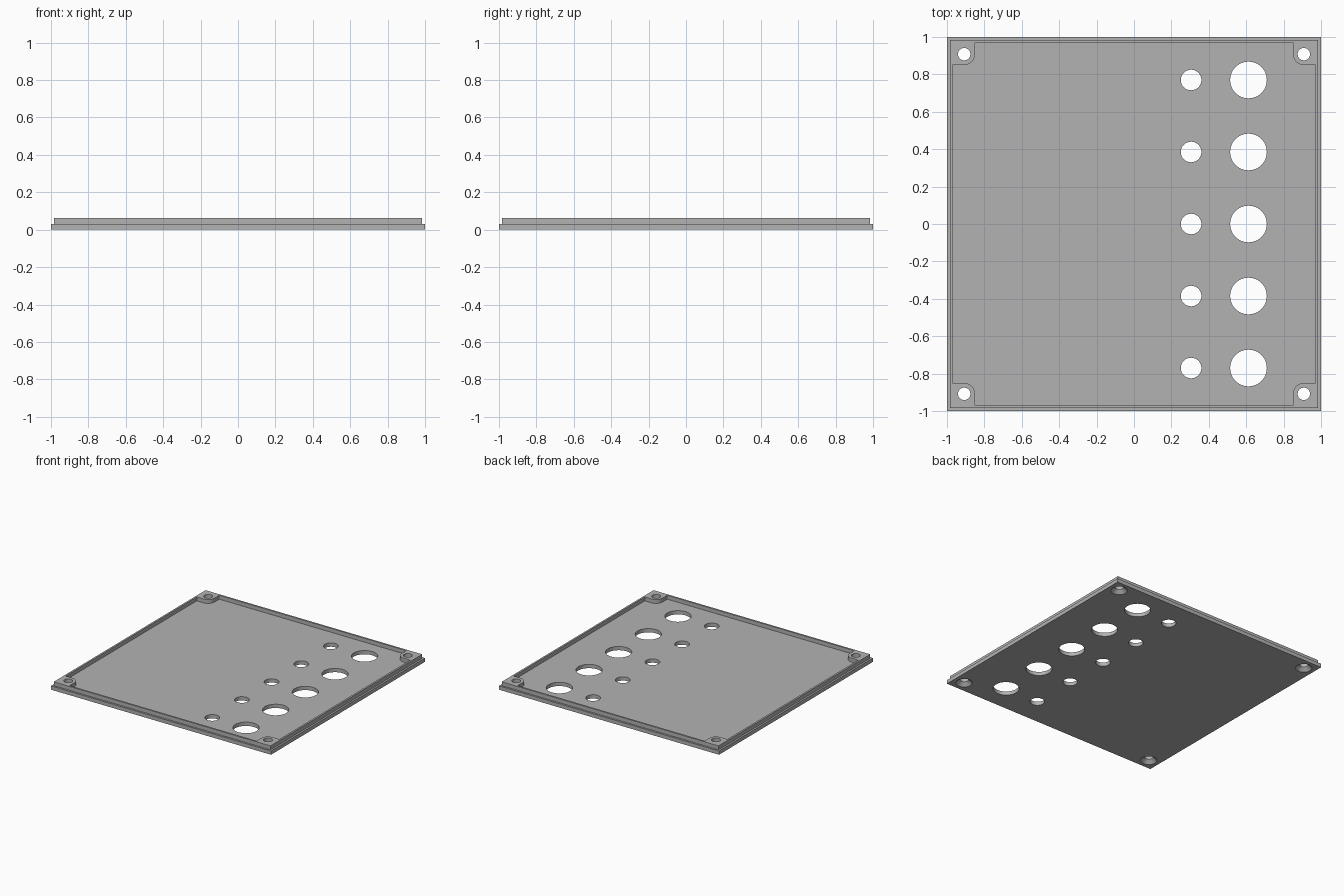
import bpy, bmesh
from math import cos, sin, radians
from mathutils import Matrix, Vector

cube = bpy.data.objects.get("Cube")
if cube:
    bpy.data.objects.remove(cube, do_unlink=True)

PLATE_H, TOP_H = 0.031, 0.063
RIM_OUT, RIM_IN = 0.985, 0.97
SCREW, BOSS_R = 0.908, 0.058

grey = bpy.data.materials.new("light_grey")
grey.use_nodes = True
colour = (0.45, 0.45, 0.45, 1)
grey.diffuse_color = colour
grey.node_tree.nodes["Principled BSDF"].inputs["Base Color"].default_value = colour


def new_object(name, bm):
    bmesh.ops.recalc_face_normals(bm, faces=bm.faces)
    mesh = bpy.data.meshes.new(name)
    bm.to_mesh(mesh)
    bm.free()
    mesh.materials.append(grey)
    obj = bpy.data.objects.new(name, mesh)
    bpy.context.collection.objects.link(obj)
    return obj


def prism(name, outline, z0, z1):
    bm = bmesh.new()
    face = bm.faces.new([bm.verts.new((x, y, z0)) for x, y in outline])
    top = bmesh.ops.extrude_face_region(bm, geom=[face])["geom"]
    verts = [v for v in top if isinstance(v, bmesh.types.BMVert)]
    bmesh.ops.translate(bm, vec=(0, 0, z1 - z0), verts=verts)
    return new_object(name, bm)


def square(half):
    return [(half, -half), (half, half), (-half, half), (-half, -half)]


def round_cutter(name, spots, z0, z1):
    """One round cutter per (x, y, bottom radius, top radius)."""
    bm = bmesh.new()
    for x, y, r0, r1 in spots:
        bmesh.ops.create_cone(bm, cap_ends=True, segments=48, radius1=r0, radius2=r1,
                              depth=z1 - z0, matrix=Matrix.Translation((x, y, (z0 + z1) / 2)))
    return new_object(name, bm)


def combine(target, tool, operation):
    mod = target.modifiers.new(operation, "BOOLEAN")
    mod.operation, mod.object, mod.solver = operation, tool, "EXACT"
    graph = bpy.context.evaluated_depsgraph_get()
    mesh = bpy.data.meshes.new_from_object(target.evaluated_get(graph))
    target.modifiers.clear()
    target.data = mesh
    bpy.data.objects.remove(tool, do_unlink=True)


# Raised rim with rounded screw bosses left in the corners of the pocket
corner = [Vector((RIM_IN, SCREW - BOSS_R))]
for step in range(13):
    a = radians(270 - 7.5 * step)
    corner.append(Vector((SCREW + BOSS_R * cos(a), SCREW + BOSS_R * sin(a))))
corner.append(Vector((SCREW - BOSS_R, RIM_IN)))
pocket_outline = [Matrix.Rotation(radians(90 * q), 2) @ p for q in range(4) for p in corner]
rim = prism("rim", square(RIM_OUT), PLATE_H / 2, TOP_H)
combine(rim, prism("pocket", pocket_outline, -0.1, 0.2), "DIFFERENCE")

# Base plate joined to the rim
panel = prism("panel_lid", square(1), 0, PLATE_H)
combine(panel, rim, "UNION")

# Two rows of panel holes and the corner screw holes
holes = [(x, 0.385 * i, r, r) for i in range(-2, 3) for x, r in ((0.305, 0.055), (0.612, 0.098))]
corners = [(sx * SCREW, sy * SCREW) for sx in (-1, 1) for sy in (-1, 1)]
holes += [(x, y, 0.033, 0.033) for x, y in corners]
combine(panel, round_cutter("hole_cutter", holes, -0.1, 0.2), "DIFFERENCE")

# Countersinks on the underside
sinks = [(x, y, 0.072, 0.022) for x, y in corners]
combine(panel, round_cutter("countersink_cutter", sinks, -0.01, 0.04), "DIFFERENCE")

# Smooth hole walls, sharp edges elsewhere
bpy.ops.object.select_all(action="DESELECT")
panel.select_set(True)
bpy.context.view_layer.objects.active = panel
bpy.ops.object.shade_smooth_by_angle(angle=radians(30))
